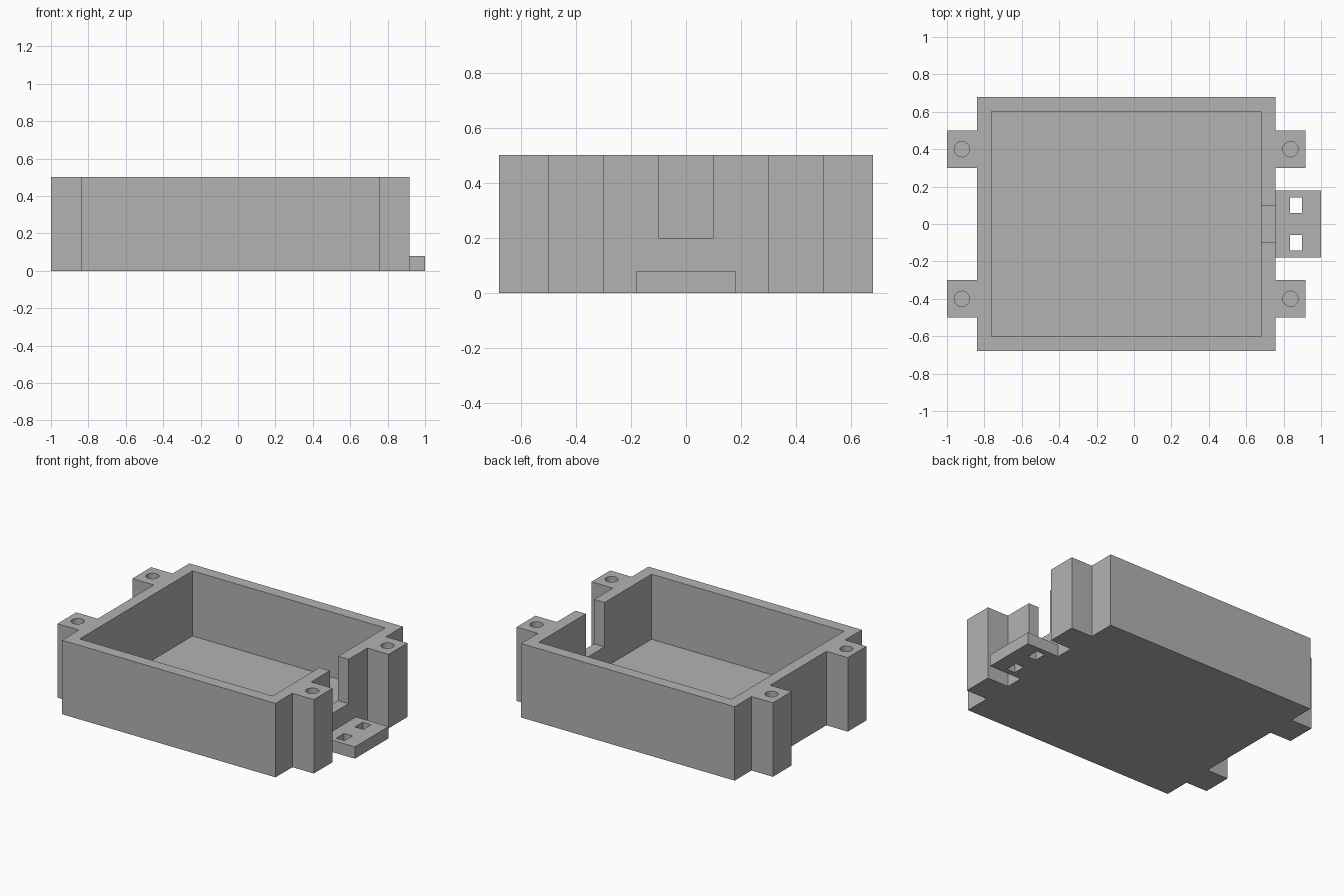
import bpy, bmesh

if "Cube" in bpy.data.objects:
    bpy.data.objects.remove(bpy.data.objects["Cube"], do_unlink=True)

grey = bpy.data.materials.new("plain_grey")
grey.use_nodes = True
colour = (0.45, 0.45, 0.45, 1)
grey.diffuse_color = colour
grey.node_tree.nodes["Principled BSDF"].inputs["Base Color"].default_value = colour


def prism(name, outline, z0, z1):
    """Extrude a plan outline from z0 up to z1."""
    bm = bmesh.new()
    face = bm.faces.new([bm.verts.new((x, y, z0)) for x, y in outline])
    new = bmesh.ops.extrude_face_region(bm, geom=[face])["geom"]
    top = [v for v in new if isinstance(v, bmesh.types.BMVert)]
    bmesh.ops.translate(bm, verts=top, vec=(0, 0, z1 - z0))
    bmesh.ops.recalc_face_normals(bm, faces=bm.faces)
    mesh = bpy.data.meshes.new(name)
    bm.to_mesh(mesh)
    bm.free()
    obj = bpy.data.objects.new(name, mesh)
    bpy.context.collection.objects.link(obj)
    mesh.materials.append(grey)
    return obj


def block(name, x0, x1, y0, y1, z0, z1):
    return prism(name, [(x0, y0), (x1, y0), (x1, y1), (x0, y1)], z0, z1)


def cut(target, cutter):
    """Subtract the cutter from the target, then discard it."""
    mod = target.modifiers.new("cut", "BOOLEAN")
    mod.operation, mod.solver, mod.object = "DIFFERENCE", "EXACT", cutter
    cutter.hide_render = True
    bpy.ops.object.select_all(action="DESELECT")
    target.select_set(True)
    bpy.context.view_layer.objects.active = target
    bpy.ops.object.modifier_apply(modifier=mod.name)
    bpy.data.objects.remove(cutter, do_unlink=True)


LEFT, RIGHT, SIDE, TOP = -0.84, 0.757, 0.68, 0.5
WALL, LUG = 0.078, 0.16

# Case outline with four full-height screw lugs
right_edge = [(RIGHT, -SIDE)]
for y0, y1 in ((-0.5, -0.3), (0.3, 0.5)):
    right_edge += [(RIGHT, y0), (RIGHT + LUG, y0), (RIGHT + LUG, y1), (RIGHT, y1)]
right_edge.append((RIGHT, SIDE))
middle = (LEFT + RIGHT) / 2
left_edge = [(2 * middle - x, y) for x, y in reversed(right_edge)]
case = prism("case", right_edge + left_edge, 0, TOP)

# Open cavity and cable notch
cut(case, block("cavity", LEFT + WALL, RIGHT - WALL, WALL - SIDE, SIDE - WALL, 0.06, 0.6))
cut(case, block("notch", RIGHT - 0.15, RIGHT + 0.1, -0.1, 0.1, 0.2, 0.6))

# Blind screw holes in the lugs
for x in (LEFT - LUG / 2, RIGHT + LUG / 2):
    for y in (-0.4, 0.4):
        bpy.ops.mesh.primitive_cylinder_add(vertices=32, radius=0.041, depth=0.4,
                                            location=(x, y, 0.4))
        drill = bpy.context.object
        drill.data.materials.append(grey)
        cut(case, drill)
bpy.ops.object.shade_smooth_by_angle()

# Cable-tie tab with two slots
tab = block("cable_tab", RIGHT, 1.0, -0.18, 0.18, 0, 0.08)
for y in (-0.1, 0.1):
    cut(tab, block("slot", 0.834, 0.897, y - 0.042, y + 0.042, -0.1, 0.2))
